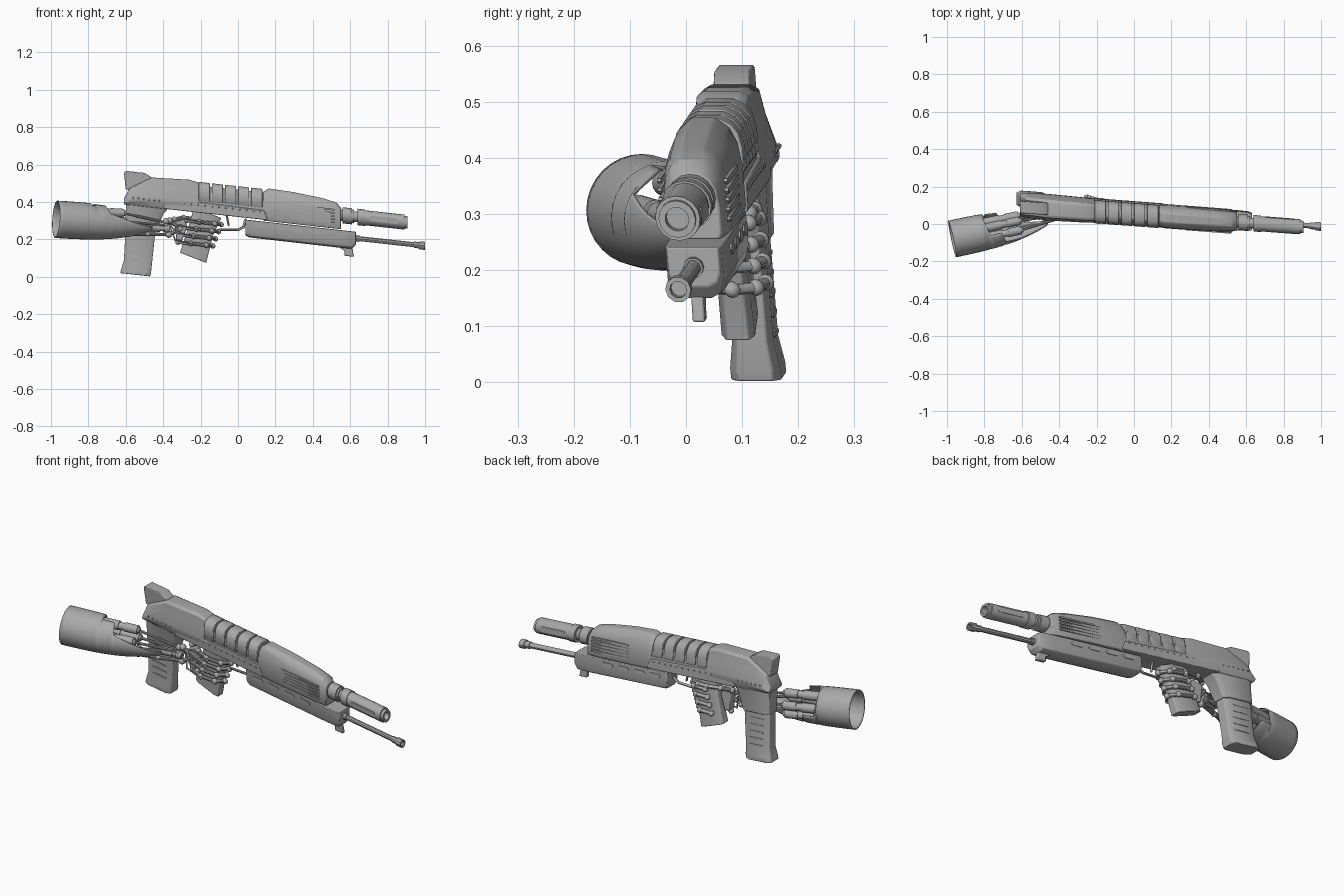
import bpy, bmesh
from math import sin, cos, radians
from mathutils import Matrix, Vector

cube = bpy.data.objects.get("Cube")
if cube:
    bpy.data.objects.remove(cube)

metal = bpy.data.materials.new("grey metal")
metal.use_nodes = True
grey = (.4, .4, .4, 1)
metal.diffuse_color = grey
metal.node_tree.nodes["Principled BSDF"].inputs["Base Color"].default_value = grey

# Weapon frame: barrels run along x, then the whole weapon is yawed, rolled and pitched a little
WEAPON = Matrix.Translation((0, .084, 0))
WEAPON[1][0], WEAPON[1][2], WEAPON[2][0] = -.076, -.08, -.11

# Forearm frame: x runs from the open cuff to the wrist
elbow, wrist = Vector((-.972, -.08, .307)), Vector((-.36, .05, .27))
ARM = Matrix.Translation(elbow) @ (wrist - elbow).to_track_quat('X', 'Z').to_matrix().to_4x4()


def finish(name, bm, frame=WEAPON, bevel=0):
    bmesh.ops.transform(bm, matrix=frame, verts=bm.verts)
    bmesh.ops.recalc_face_normals(bm, faces=bm.faces)
    mesh = bpy.data.meshes.new(name)
    bm.to_mesh(mesh)
    bm.free()
    mesh.materials.append(metal)
    mesh.shade_smooth()
    mesh.set_sharp_from_angle(angle=radians(35))
    obj = bpy.data.objects.new(name, mesh)
    bpy.context.collection.objects.link(obj)
    if bevel:
        modifier = obj.modifiers.new("Bevel", 'BEVEL')
        modifier.width = bevel
        modifier.segments = 2
        modifier.limit_method = 'ANGLE'
    return obj


def skin(bm, rings, solid=True):
    """Bridge neighbouring rings; a solid one has closed rings and end caps."""
    rows = [[bm.verts.new(point) for point in ring] for ring in rings]
    count = len(rows[0])
    for near, far in zip(rows, rows[1:]):
        for i in range(count if solid else count - 1):
            j = (i + 1) % count
            bm.faces.new((near[i], near[j], far[j], far[i]))
    if solid:
        bm.faces.new(rows[0])
        bm.faces.new(rows[-1])


def loft(name, shape, sections, upright=False, slant=0):
    """Sections are (position, low, high, half width); shape is one half of the outline."""
    outline = shape + [(-side, t) for side, t in reversed(shape)]
    rings = []
    for position, low, high, half in sections:
        ring = []
        for side, t in outline:
            across = low + t * (high - low)
            height = position + slant * (across - (low + high) / 2)
            ring.append((across, side * half, height) if upright else (position, side * half, across))
        rings.append(ring)
    bm = bmesh.new()
    skin(bm, rings)
    return finish(name, bm, bevel=.003)


def slab(name, outline, half, offset=0):
    bm = bmesh.new()
    skin(bm, [[(x, offset + y, z) for x, z in outline] for y in (-half, half)])
    return finish(name, bm, bevel=.004)


def add_turned(bm, start, end, stations, sides):
    """Stations are (fraction of the way, radius)."""
    turn = (end - start).to_track_quat('Z', 'Y')
    angles = [radians(360 * i / sides) for i in range(sides)]
    skin(bm, [[start.lerp(end, t) + turn @ Vector((r * cos(a), r * sin(a), 0)) for a in angles]
              for t, r in stations])


def tube(name, start, y, z, steps, bore=0, sides=16, frame=WEAPON):
    """Stepped cylinder along x; each step is (end, radius)."""
    finish_x = steps[-1][0]
    length = finish_x - start
    stations, here = [], start
    for end, radius in steps:
        stations += [((x - start) / length, radius) for x in (here, end)]
        here = end
    if bore:
        stations += [(1, bore), (1 - .03 / length, bore)]
    bm = bmesh.new()
    add_turned(bm, Vector((start, y, z)), Vector((finish_x, y, z)), stations, sides)
    return finish(name, bm, frame)


def chain(name, points, radius, joint, frame=WEAPON):
    """Straight links with a ball at every joint."""
    points = [Vector(point) for point in points]
    bm = bmesh.new()
    for start, end in zip(points, points[1:]):
        add_turned(bm, start, end, [(0, radius), (1, radius)], 10)
    for point in points:
        bmesh.ops.create_icosphere(bm, subdivisions=2, radius=joint, matrix=Matrix.Translation(point))
    return finish(name, bm, frame)


def side_plates(name, centres, length, height, half):
    """Thin pointed plates on both flanks."""
    bm = bmesh.new()
    long, tall = length / 2, height / 2
    flat = long - tall
    outline = [(-long, 0), (-flat, -tall), (flat, -tall), (long, 0), (flat, tall), (-flat, tall)]
    for x, z in centres:
        for side in (-1, 1):
            skin(bm, [[(x + u, side * (half + depth), z + v) for u, v in outline]
                      for depth in (-.004, .003)])
    return finish(name, bm)


def rivets(name, start, end, z, count, half):
    bm = bmesh.new()
    for i in range(count):
        x = start + (end - start) * i / (count - 1)
        for y in (-half, half):
            bmesh.ops.create_icosphere(bm, subdivisions=1, radius=.005, matrix=Matrix.Translation((x, y, z)))
    return finish(name, bm)


DOME = [(.9, 0), (1, .1), (1, .5), (.9, .75), (.7, .9), (.35, 1)]
RIM = [(.8, 0), (1, .2), (1, .35), (.8, .7), (.7, .95), (.5, 1)]
KEEL = [(.5, 0), (.85, .1), (1, .35), (1, 1)]
BLOCK = [(.7, 0), (1, .15), (1, .85), (.7, 1)]

# Receiver, with its floor at one height
floor = .32
loft("rear_receiver", RIM, [(x, floor, top, half) for x, top, half in
     ((-.61, .35, .06), (-.58, .41, .066), (-.46, .48, .07), (-.26, .49, .066), (-.21, .48, .062))])
loft("receiver_core", DOME, [(x, floor, .465, .057) for x in (-.24, .17)])
for i in range(5):
    rib = .07 * i - .21
    loft(f"top_rib_{i + 1}", DOME, [(x, .38, .484, .061) for x in (rib, rib + .06)])
loft("front_cover", DOME, [(x, floor - .005, top, half) for x, top, half in
     ((.135, .47, .058), (.165, .49, .062), (.3, .485, .062), (.45, .47, .058), (.525, .455, .053), (.55, .43, .047))])
slab("side_rail", [(-.4, floor), (-.38, .38), (.14, .37), (.16, floor)], .064)
slab("rear_sight", [(-.6, .4), (-.61, .49), (-.6, .5), (-.5, .5), (-.46, .48), (-.46, .4)], .032)
side_plates("cover_vents", [(.4, .415 - .017 * i) for i in range(5)], .24, .009, .06)
rivets("rail_rivets", -.36, .12, .36, 14, .063)
rivets("rim_rivets", -.56, -.42, .36, 6, .068)

# Forend
loft("forend", KEEL, [(x, low, .31, half) for x, low, half in
     ((.04, .225, .047), (.06, .217, .052), (.55, .215, .052), (.61, .217, .05), (.63, .24, .045))])
slab("forend_fin", [(.52, .23), (.57, .2), (.57, .175), (.62, .175), (.61, .23)], .011)
side_plates("forend_slots", [(.115 + i / 10, .286) for i in range(4)], .075, .02, .052)

# Barrels
tube("upper_muzzle", .53, 0, .39, [(.56, .03), (.61, .043), (.62, .036), (.64, .028), (.68, .044),
                                   (.89, .04), (.905, .033)], bore=.021)
side_plates("muzzle_flutes", [(.78, .39)], .17, .03, .037)
tube("lower_barrel", .6, 0, .275, [(.65, .018), (.94, .014), (.97, .018), (1, .023)], bore=.015, sides=10)

# Magazine and trigger grip
loft("magazine", BLOCK, [(-.05, -.63, -.47, .045), (-.03, -.625, -.465, .045), (.02, -.61, -.46, .037),
                         (.21, -.6, -.44, .038)], upright=True)
loft("magazine_well", BLOCK, [(.2, -.605, -.435, .045), (.29, -.6, -.4, .05), (.34, -.6, -.36, .055)], upright=True)
side_plates("magazine_ridges", [(-.53, .03 + .035 * i) for i in range(5)], .09, .008, .037)
loft("trigger_grip", BLOCK, [(.075, -.31, -.17, .03), (.22, -.265, -.135, .027), (.325, -.235, -.09, .03)],
     upright=True, slant=-.28)
chain("trigger_guard", [(x, 0, z) for x, z in ((.04, .31), (.03, .27), (0, .25), (-.1, .24))], .007, .007)
chain("trigger", [(-.06, 0, floor), (-.05, 0, .27)], .006, .006)

# Mechanical hand: each finger curls around the grip
for i, finger in enumerate(("index", "middle", "ring", "little")):
    middle, height = -.19 - .015 * i, .27 - .04 * i
    curl = [radians(210 + 50 * k) for k in range(6)]
    joints = [(middle + .1 * cos(a), .052 * sin(a), height) for a in curl]
    chain(f"{finger}_finger", joints, .01, .015)
    chain(f"{finger}_tendon", [(-.37, -.02, .24), (middle - .1, -.055, height + .01),
                               (middle, -.07, height)], .004, .007)
chain("thumb", [(-.34, 0, .27), (-.29, .035, .285), (-.21, .045, .285), (-.15, .04, .285)], .01, .015)
slab("palm_plate", [(-.34, .26), (-.29, .28), (-.27, .24), (-.3, .16), (-.33, .16)], .022, offset=-.018)

# Forearm shell: a full cuff that opens into a tapering outer guard
rings = []
for step in range(27):
    s = step / 50
    radius = .1 - .47 * s ** 3
    span = 180 if s < .2 else 120 if s < .28 else 130 - 190 * s
    angles = [radians(225 + span * i / 16) for i in range(-16, 17)]
    rings.append([(s, radius * cos(a), radius * sin(a)) for a in angles])
bm = bmesh.new()
skin(bm, rings, solid=False)
bmesh.ops.remove_doubles(bm, verts=bm.verts, dist=.0005)
shell = finish("forearm_shell", bm, ARM)
wall = shell.modifiers.new("Solidify", 'SOLIDIFY')
wall.thickness = .006
wall.offset = -1

# Forearm pistons, rods and wrist
for i, (y, z) in enumerate(((.02, .055), (.05, 0), (.035, -.05), (-.03, .01))):
    tube(f"piston_{i + 1}", .1, y, z, [(.11, .016), (.27, .024), (.3, .019), (.37, .023), (.38, .015)], frame=ARM)
    chain(f"piston_rod_{i + 1}", [(.37, y, z), (.6, y / 3, z / 3)], .007, .01, ARM)
tube("wrist_actuator", .5, 0, -.013, [(.51, .013), (.57, .021), (.59, .016), (.62, .023)], frame=ARM)
chain("lower_strut", [(.36, -.02, -.058), (.5, -.015, -.05), (.61, 0, -.045)], .009, .013, ARM)
chain("wrist_joint", [(.6, 0, .025), (.62, 0, -.045), (.68, 0, -.01), (.62, 0, .03)], .011, .018, ARM)
